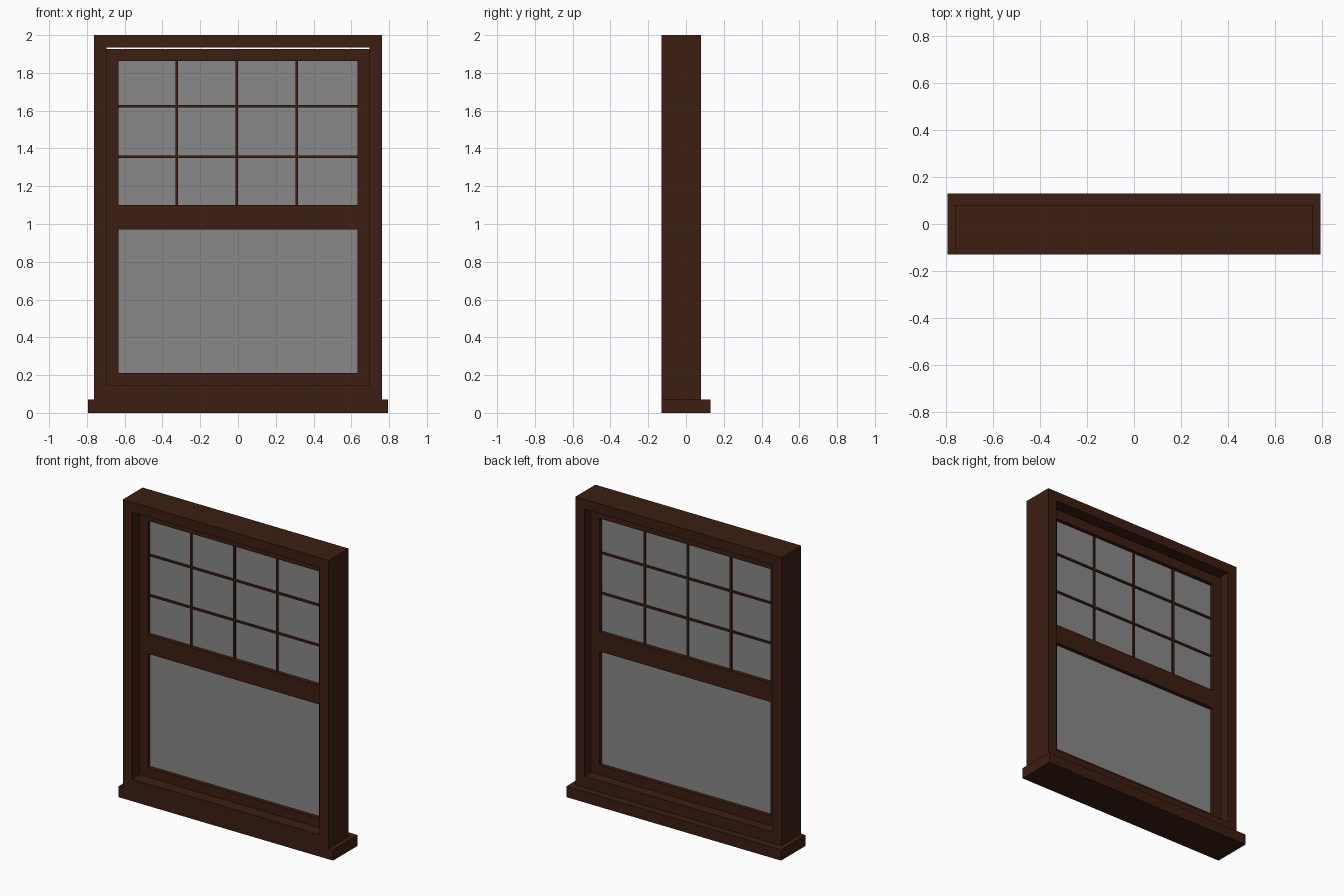
import bpy, bmesh

if "Cube" in bpy.data.objects:
    bpy.data.objects.remove(bpy.data.objects["Cube"])


def material(name, rgb):
    m = bpy.data.materials.new(name)
    m.diffuse_color = (*rgb, 1)
    m.use_nodes = True
    m.node_tree.nodes["Principled BSDF"].inputs["Base Color"].default_value = m.diffuse_color
    return m


WOOD = material("dark_wood", (0.045, 0.013, 0.006))
GLASS = material("grey_glass", (0.25, 0.25, 0.25))


def finish(name, bm, mat):
    bmesh.ops.recalc_face_normals(bm, faces=bm.faces)
    me = bpy.data.meshes.new(name)
    bm.to_mesh(me)
    bm.free()
    me.materials.append(mat)
    ob = bpy.data.objects.new(name, me)
    bpy.context.collection.objects.link(ob)
    return ob


def box(name, x, y, z, mat=WOOD):
    """Box from (min, max) ranges."""
    bm = bmesh.new()
    bmesh.ops.create_cube(bm, size=1)
    for v in bm.verts:
        v.co = [(a + b) / 2 + c * (b - a) for (a, b), c in zip((x, y, z), v.co)]
    return finish(name, bm, mat)


def ring(name, outer, inner, y):
    """Rectangular frame; outer and inner are (half width, z min, z max)."""
    bm = bmesh.new()

    def loop(r, yy):
        w, a, b = r
        return [bm.verts.new((px, yy, pz)) for px, pz in ((-w, a), (w, a), (w, b), (-w, b))]

    loops = [loop(outer, y[0]), loop(inner, y[0]), loop(inner, y[1]), loop(outer, y[1])]
    for k in range(4):
        a, b = loops[k], loops[(k + 1) % 4]
        for i in range(4):
            j = (i + 1) % 4
            bm.faces.new((a[i], a[j], b[j], b[i]))
    return finish(name, bm, WOOD)


# Sill and outer frame
box("sill", (-0.795, 0.795), (-0.13, 0.13), (0, 0.072))
ring("outer_frame", (0.762, 0.072, 2.0), (0.695, 0.147, 1.935), (-0.13, 0.08))

# Two sashes with panes
SASH_Y = (-0.05, 0.01)
PANE = 0.633
for part, z0, z1, g0, g1 in (("lower", 0.147, 1.035, 0.21, 0.972),
                             ("upper", 1.035, 1.927, 1.1, 1.862)):
    ring(part + "_sash", (0.695, z0, z1), (PANE, g0, g1), SASH_Y)
    box(part + "_glass", (-PANE, PANE), (-0.024, -0.016), (g0, g1), GLASS)

# Glazing bars on the upper sash
B = 0.0065
for i, x in enumerate((-0.325, -0.006, 0.312)):
    box(f"vertical_bar_{i + 1}", (x - B, x + B), (-0.034, -0.006), (1.1, 1.862))
for i, z in enumerate((1.355, 1.624)):
    box(f"horizontal_bar_{i + 1}", (-PANE, PANE), (-0.033, -0.007), (z - B, z + B))
